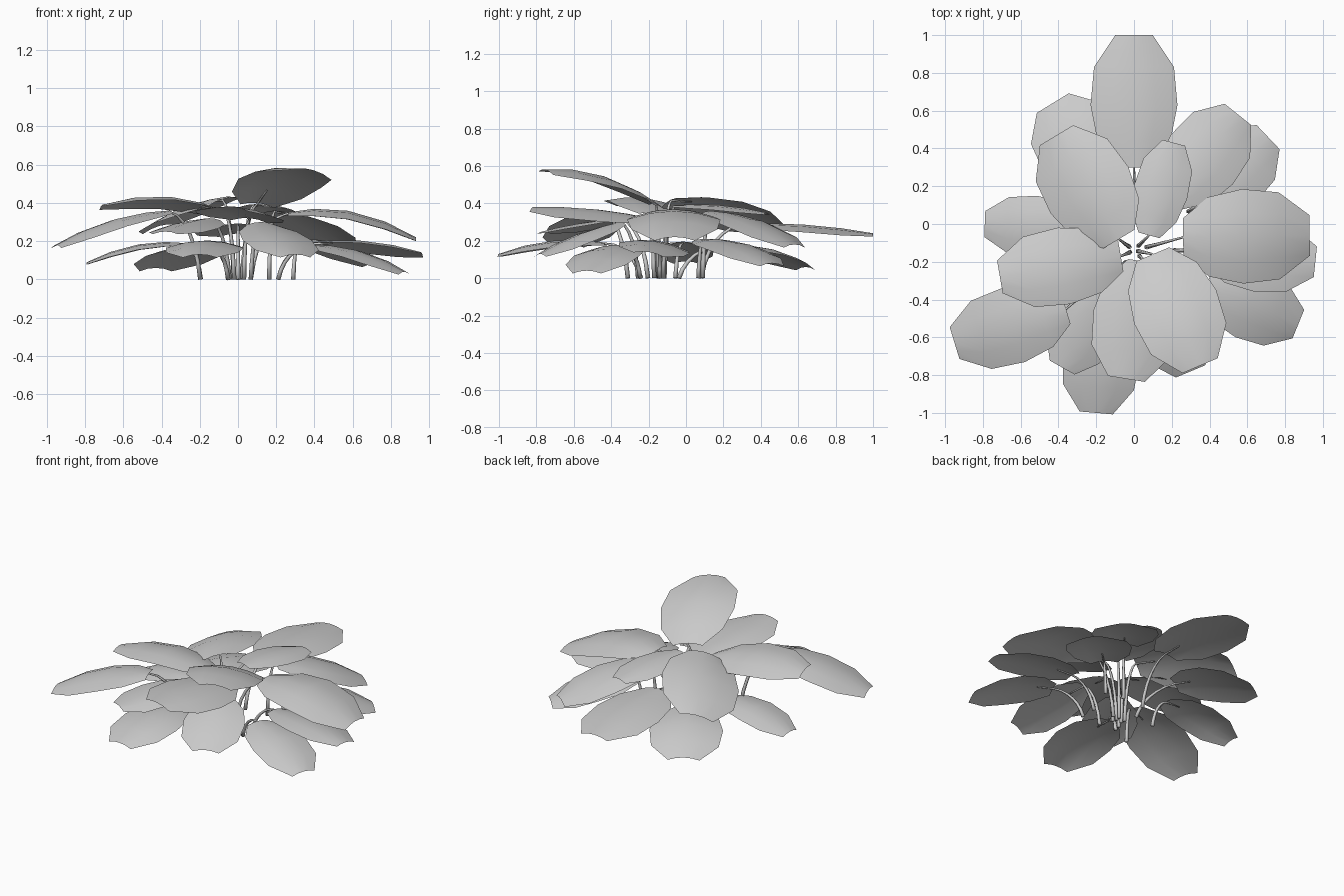
import bpy, bmesh, math
from mathutils import Vector

if "Cube" in bpy.data.objects:
    bpy.data.objects.remove(bpy.data.objects["Cube"], do_unlink=True)

# One plain grey for the whole plant
grey = bpy.data.materials.new("plain_grey")
grey.use_nodes = True
colour = (0.6, 0.6, 0.6, 1)
grey.diffuse_color = colour
grey.node_tree.nodes["Principled BSDF"].inputs["Base Color"].default_value = colour

UP = Vector((0, 0, 1))
CENTRE = Vector((0, -0.14, 0))
# Leaf outline: position along the midrib, share of the full width
OUTLINE = [(0, 0.4), (0.2, 0.84), (0.47, 1), (0.76, 0.92), (1, 0.43)]
COLUMNS = (-1, -0.5, 0, 0.5, 1)


def make_object(name, bm):
    mesh = bpy.data.meshes.new(name)
    bm.to_mesh(mesh)
    bm.free()
    mesh.materials.append(grey)
    mesh.shade_smooth()
    obj = bpy.data.objects.new(name, mesh)
    bpy.context.collection.objects.link(obj)


def midrib(base, tip, arch, t):
    return base.lerp(tip, t) + UP * arch * 4 * t * (1 - t)


# Arched blade: a small grid that follows the outline and droops at its edges
def blade(name, base, tip, width, arch, roll):
    bm = bmesh.new()
    along = (tip - base).normalized()
    side = UP.cross(along).normalized() + UP * roll
    rows = []
    for t, share in OUTLINE:
        half = width / 2 * share
        mid = midrib(base, tip, arch, t)
        rows.append([bm.verts.new(mid + side * half * c - UP * 0.18 * half * c * c)
                     for c in COLUMNS])
    for low, high in zip(rows, rows[1:]):
        for i in range(len(COLUMNS) - 1):
            bm.faces.new((low[i + 1], low[i], high[i], high[i + 1]))
    make_object(name, bm)


# Thin tapered stem that rises from the ground, bends and runs on under the midrib
def stem(name, base, tip, arch, spread):
    root = CENTRE + (base - CENTRE) * spread
    root.z = 0
    bend = root.lerp(base, 0.2)
    bend.z = base.z * 0.85
    path = []
    for i in range(7):
        t = i / 6
        path.append(root * (1 - t) ** 2 + bend * 2 * t * (1 - t) + base * t * t)
    path[-1] -= UP * 0.006
    path += [midrib(base, tip, arch, t) - UP * 0.01 for t in (0.1, 0.2)]
    bm = bmesh.new()
    rings = []
    sides = 5
    for i, p in enumerate(path):
        ahead = path[min(i + 1, len(path) - 1)] - path[max(i - 1, 0)]
        turn = UP.rotation_difference(ahead)
        radius = 0.013 * (1 - 0.7 * i / (len(path) - 1))
        rings.append([bm.verts.new(p + turn @ Vector((
            radius * math.cos(math.tau * k / sides),
            radius * math.sin(math.tau * k / sides), 0))) for k in range(sides)])
    for low, high in zip(rings, rings[1:]):
        for k in range(sides):
            n = (k + 1) % sides
            bm.faces.new((low[k], low[n], high[n], high[k]))
    bm.faces.new(rings[-1])
    bm.faces.new(rings[0][::-1])
    make_object(name, bm)


def leaf(name, base, tip, width, arch=0.04, roll=0, spread=0.5):
    base, tip = Vector(base), Vector(tip)
    blade(name + "_leaf", base, tip, width, arch, roll)
    stem(name + "_stem", base, tip, arch, spread)


# Upper leaves
leaf("top_front", (.1, -.16, .4), (.35, -.75, .58), .47, arch=.06, roll=-.1, spread=.2)
leaf("top_front_middle", (.06, -.2, .32), (-.04, -.82, .38), .46, arch=.02, roll=-.08)
leaf("top_right", (-.07, -.17, .35), (-.71, -.28, .39), .41, arch=.06, roll=.12, spread=.3)
leaf("top_back_right", (-.08, -.08, .42), (-.41, .47, .28), .48, roll=-.24, spread=.3)
leaf("top_back_left", (.08, -.06, .39), (.21, .43, .35), .29, arch=.02, spread=.3)
leaf("top_left", (.26, -.07, .35), (.93, -.06, .22), .5, arch=.07, spread=.25)

# Middle leaves
leaf("back", (0, .3, .29), (0, 1, .24), .46, arch=.02)
leaf("back_left", (.19, .13, .36), (.55, .58, .18), .42, spread=.85)
leaf("front_right", (-.36, -.45, .36), (-.95, -.63, .18), .41, spread=.55)
leaf("inner_front_right", (-.15, -.35, .32), (-.38, -.76, .25), .35, arch=.01, spread=.3)
leaf("inner_front_left", (.12, -.35, .3), (.3, -.78, .13), .39, arch=.02, spread=.55)

# Lower leaves
leaf("low_left", (.38, -.14, .19), (.96, -.2, .14), .38, arch=.03, roll=-.15, spread=.55)
leaf("low_back_left", (.32, .09, .21), (.71, .46, .08), .41, spread=.9)
leaf("low_front_left", (.38, -.33, .18), (.87, -.53, .04), .38, spread=.55)
leaf("low_front", (-.15, -.43, .19), (-.2, -1, .13), .41, spread=.35)
leaf("low_right", (-.28, -.02, .19), (-.79, 0, .09), .32, spread=.7)
leaf("low_back_right", (-.16, .2, .18), (-.43, .64, .06), .46, spread=.3)
